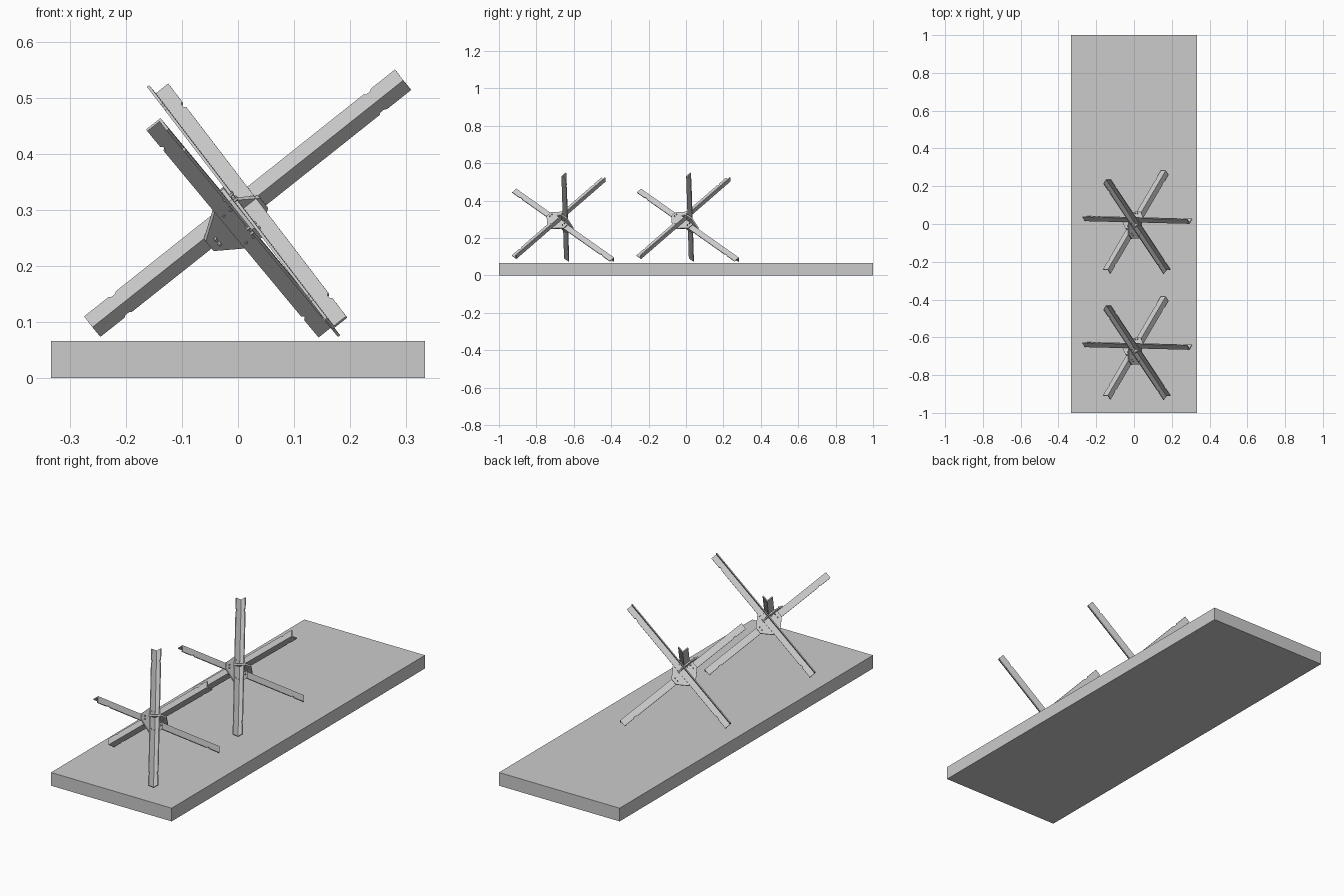
import bpy, bmesh, math
from mathutils import Vector, Matrix

cube = bpy.data.objects.get("Cube")
if cube:
    bpy.data.objects.remove(cube, do_unlink=True)

grey = bpy.data.materials.new("light_grey")
grey.use_nodes = True
grey.diffuse_color = (0.6, 0.6, 0.6, 1)
grey.node_tree.nodes["Principled BSDF"].inputs["Base Color"].default_value = (0.6, 0.6, 0.6, 1)

LENGTH, WIDTH, THICK = 0.708, 0.033, 0.005
REACH, TIP = 0.062, 0.0165

# Three mutually square beam directions
A = Vector((0.783, -0.02, 0.622)).normalized()
B = Vector((-0.433, -0.737, 0.518))
B = (B - A * B.dot(A)).normalized()
C = -A.cross(B)


def finish(bm, name):
    bmesh.ops.recalc_face_normals(bm, faces=bm.faces)
    mesh = bpy.data.meshes.new(name)
    bm.to_mesh(mesh)
    bm.free()
    mesh.materials.append(grey)
    ob = bpy.data.objects.new(name, mesh)
    bpy.context.collection.objects.link(ob)
    return ob


def slab(bm, outline, origin, u, v, n, depth):
    """Extrude a flat outline, given in (u, v), along n."""
    face = bm.faces.new([bm.verts.new(origin + u * p + v * q) for p, q in outline])
    new = bmesh.ops.extrude_face_region(bm, geom=[face])["geom"]
    bmesh.ops.translate(bm, vec=n * depth, verts=[g for g in new if isinstance(g, bmesh.types.BMVert)])


def angle_beam(name, centre, along, f1, f2):
    """L-section beam with a small notch near both ends of each flange."""
    bm = bmesh.new()
    h, w, d = LENGTH / 2, WIDTH, WIDTH - 0.004
    half = [(h, w), (h - 0.055, w), (h - 0.059, d), (h - 0.068, d), (h - 0.072, w)]
    edge = half + [(-x, y) for x, y in reversed(half)]
    outline = [(-h, 0), (h, 0)] + edge
    slab(bm, outline, centre, along, f1, f2, THICK)
    inner = [(x, max(y, THICK)) for x, y in outline]
    slab(bm, inner, centre, along, f2, f1, THICK)
    return finish(bm, name)


def gusset(name, centre, u, v, n, depth):
    """Diamond plate with cut tips, and bolts through each tip."""
    bm = bmesh.new()
    outline = [(REACH, -TIP), (REACH, TIP), (TIP, REACH), (-TIP, REACH),
               (-REACH, TIP), (-REACH, -TIP), (-TIP, -REACH), (TIP, -REACH)]
    slab(bm, outline, centre, u, v, n, depth)
    rot = n.to_track_quat('Z', 'Y').to_matrix().to_4x4()
    for s in (-1, 1):
        for t in (-1, 1):
            for p, q in ((0.046 * s, 0.008 * t), (0.008 * t, 0.046 * s)):
                at = centre + u * p + v * q + n * depth / 2
                bmesh.ops.create_cone(bm, cap_ends=True, segments=6, radius1=0.003, radius2=0.003,
                                      depth=0.022, matrix=Matrix.Translation(at) @ rot)
    return finish(bm, name)


# Base slab
bm = bmesh.new()
bmesh.ops.create_cube(bm, size=1, matrix=Matrix.Translation((0, 0, 0.033)) @ Matrix.Diagonal((0.667, 2, 0.066, 1)))
finish(bm, "base_slab")

# Two identical crossed-beam obstacles
for label, y in (("middle", 0.0), ("front", -0.667)):
    shift = Vector((0, y, 0))
    pa = Vector((0.0175, 0.008, 0.311)) + shift
    pb = Vector((0.0145, 0.021, 0.280)) + shift
    pc = Vector((0.0105, -0.001, 0.295)) + shift
    angle_beam(label + "_rising_beam", pa, A, C, -B)
    angle_beam(label + "_forward_beam", pb, B, -A, -C)
    angle_beam(label + "_backward_beam", pc, C, A, B)
    # Plates fill the gaps between neighbouring beams
    half = WIDTH / 2
    centre = A * (pb.dot(A) - half) + B * (pa.dot(B) - half) + C * pb.dot(C)
    gusset(label + "_upper_plate", centre, A, B, C, (pa - pb).dot(C))
    centre = B * (pc.dot(B) + half) + C * (pb.dot(C) - half) + A * pb.dot(A)
    gusset(label + "_side_plate", centre, B, C, A, (pc - pb).dot(A))
